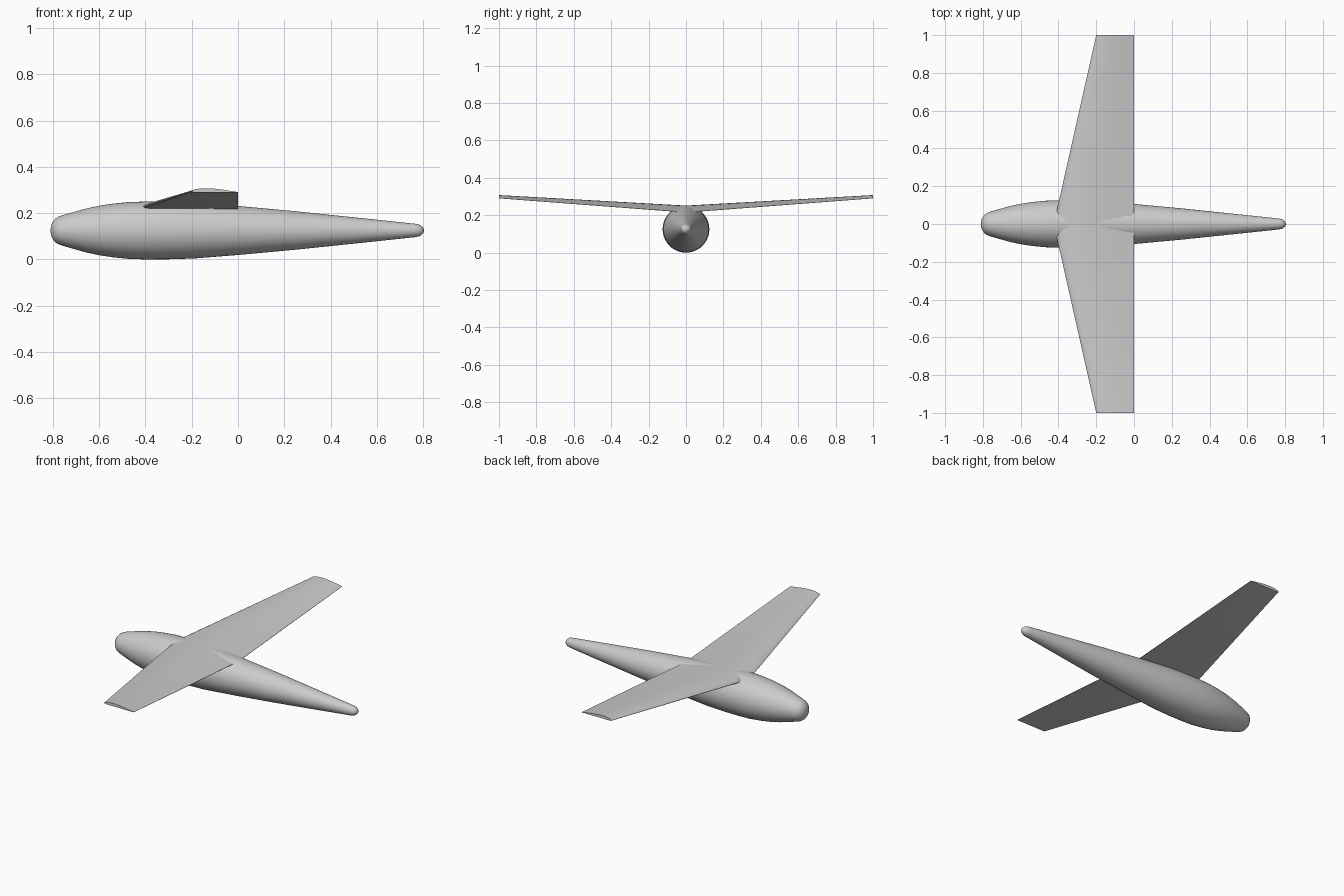
import bpy, bmesh, math

cube = bpy.data.objects.get("Cube")
if cube:
    bpy.data.objects.remove(cube, do_unlink=True)

grey = bpy.data.materials.new("plain grey")
grey.use_nodes = True
colour = (0.6, 0.6, 0.6, 1)
grey.diffuse_color = colour
grey.node_tree.nodes["Principled BSDF"].inputs["Base Color"].default_value = colour


def loft(name, rings, angle):
    """Skin closed rings of points in order and cap both ends."""
    bm = bmesh.new()
    loops = [[bm.verts.new(p) for p in ring] for ring in rings]
    for a, b in zip(loops, loops[1:]):
        for i in range(len(a)):
            j = (i + 1) % len(a)
            bm.faces.new((a[i], a[j], b[j], b[i]))
    bm.faces.new(loops[0])
    bm.faces.new(loops[-1])
    bmesh.ops.recalc_face_normals(bm, faces=bm.faces)
    mesh = bpy.data.meshes.new(name)
    bm.to_mesh(mesh)
    bm.free()
    mesh.materials.append(grey)
    obj = bpy.data.objects.new(name, mesh)
    bpy.context.collection.objects.link(obj)
    bpy.ops.object.select_all(action="DESELECT")
    bpy.context.view_layer.objects.active = obj
    obj.select_set(True)
    bpy.ops.object.shade_smooth_by_angle(angle=math.radians(angle))
    return obj


# Fuselage: round sections along the length, as (x, radius)
AXIS_Z = 0.125
SIDES = 48
body = [(-0.81, 0.008), (-0.808, 0.02), (-0.802, 0.036), (-0.79, 0.051),
        (-0.775, 0.06), (-0.755, 0.067), (-0.72, 0.077), (-0.66, 0.094),
        (-0.6, 0.107), (-0.54, 0.116), (-0.47, 0.123), (-0.4, 0.125),
        (-0.3, 0.1245), (-0.19, 0.121), (0, 0.106), (0.25, 0.083),
        (0.5, 0.057), (0.7, 0.036), (0.765, 0.029), (0.785, 0.025),
        (0.798, 0.015), (0.804, 0.005)]


def circle(x, r):
    turns = [math.tau * i / SIDES for i in range(SIDES)]
    return [(x, r * math.cos(t), AXIS_Z + r * math.sin(t)) for t in turns]


loft("fuselage", [circle(x, r) for x, r in body], 60)

# Wing: flat-bottomed section in chord fractions, tapered with dihedral
section = [(0, 0.02), (0.015, 0.036), (0.05, 0.055), (0.1, 0.07),
           (0.18, 0.082), (0.3, 0.088), (0.42, 0.085), (0.55, 0.073),
           (0.7, 0.053), (0.85, 0.029), (1, 0.005), (1, 0),
           (0.06, 0), (0.015, 0.007)]


def wing_rib(y, chord, base):
    return [((f - 1) * chord, y, base + h * chord) for f, h in section]


ribs = [wing_rib(-1, 0.2, 0.29), wing_rib(0, 0.425, 0.214), wing_rib(1, 0.2, 0.29)]
loft("wing", ribs, 30)
